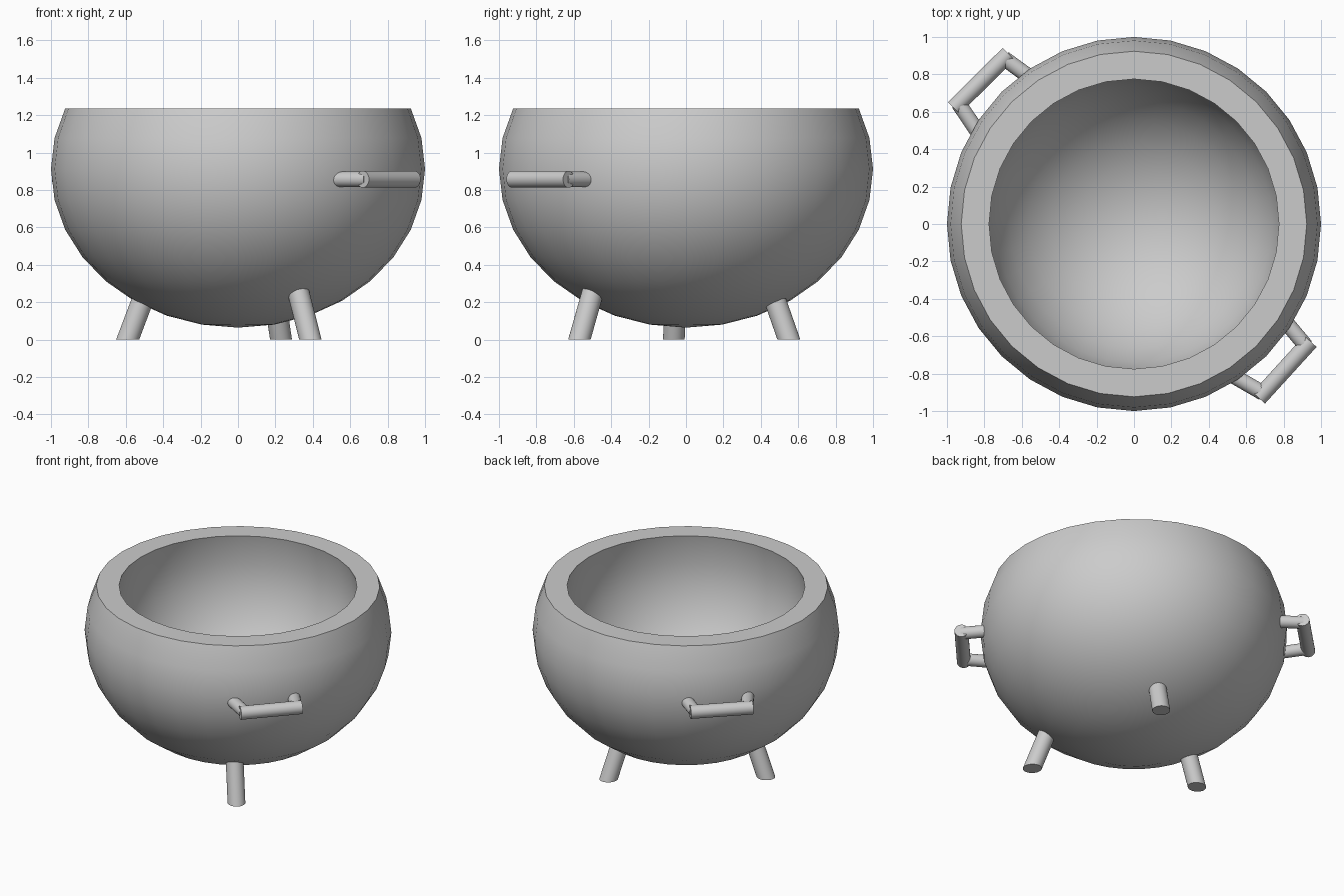
import bpy, bmesh, math
from mathutils import Vector

if "Cube" in bpy.data.objects:
    bpy.data.objects.remove(bpy.data.objects["Cube"])


def finish(name, bm):
    bmesh.ops.recalc_face_normals(bm, faces=bm.faces)
    mesh = bpy.data.meshes.new(name)
    bm.to_mesh(mesh)
    bm.free()
    ob = bpy.data.objects.new(name, mesh)
    bpy.context.collection.objects.link(ob)
    bpy.ops.object.select_all(action='DESELECT')
    bpy.context.view_layer.objects.active = ob
    ob.select_set(True)
    bpy.ops.object.shade_smooth_by_angle(angle=math.radians(35))
    return ob


def bridge_tube(name, sections):
    """Capped tube through a list of equal-sized point rings."""
    bm = bmesh.new()
    rings = [[bm.verts.new(p) for p in s] for s in sections]
    n = len(rings[0])
    for a, b in zip(rings, rings[1:]):
        for i in range(n):
            j = (i + 1) % n
            bm.faces.new((a[i], a[j], b[j], b[i]))
    bm.faces.new(rings[0])
    bm.faces.new(rings[-1])
    return finish(name, bm)


def rod(name, a, b, r, n=24):
    a, b = Vector(a), Vector(b)
    q = (b - a).to_track_quat('Z', 'Y')
    circle = [q @ Vector((r * math.cos(t), r * math.sin(t), 0))
              for t in (2 * math.pi * i / n for i in range(n))]
    return bridge_tube(name, [[a + c for c in circle], [b + c for c in circle]])


# Bowl: squashed sphere outside, round spherical hollow, both cut level at the rim
SEG, CZ = 32, 0.912
HOLLOW_R, HOLLOW_Z = 0.80, 1.03
outer = [(math.sin(k * math.pi / 16), CZ - 0.848 * math.cos(k * math.pi / 16))
         for k in range(11)]
rim_z = outer[-1][1]
inner = [(0.775, rim_z)] + [(HOLLOW_R * math.sin(k * math.pi / 16),
                             HOLLOW_Z - HOLLOW_R * math.cos(k * math.pi / 16))
                            for k in range(9, -1, -1)]
bm = bmesh.new()
verts = [bm.verts.new((r, 0, z)) for r, z in outer + inner]
edges = [bm.edges.new(e) for e in zip(verts, verts[1:])]
bmesh.ops.spin(bm, geom=verts + edges, cent=(0, 0, 0), axis=(0, 0, 1),
               angle=2 * math.pi, steps=SEG, use_duplicate=False)
bmesh.ops.remove_doubles(bm, verts=bm.verts, dist=1e-4)
finish("bowl", bm)

# Legs: splayed round pegs cut level with the ground
LEAN, LEG_R = 0.38, 0.058
for name, x, y, heading in (("left_leg", -0.59, -0.065, 186),
                            ("back_leg", 0.23, 0.55, 67),
                            ("front_leg", 0.387, -0.57, -48)):
    h = math.radians(heading)
    out = Vector((math.cos(h), math.sin(h), 0))
    side = Vector((-out.y, out.x, 0))
    stretch = math.hypot(1, LEAN)
    ring = [out * (LEG_R * stretch * math.cos(t)) + side * (LEG_R * math.sin(t))
            for t in (2 * math.pi * i / 32 for i in range(32))]
    base = Vector((x, y, 0))
    top = base - out * (LEAN * 0.28) + Vector((0, 0, 0.28))
    bridge_tube(name, [[base + c for c in ring], [top + c for c in ring]])

# Handles: a straight grip with two posts splaying into the bowl wall
HZ = 0.857
for name, a, b, base_angle in (
        ("front_handle", (0.667, -0.93), (0.943, -0.627), 140),
        ("back_handle", (-0.67, 0.91), (-0.963, 0.62), -46)):
    a, b = Vector((*a, HZ)), Vector((*b, HZ))
    rod(name + "_grip", a, b, 0.045)
    along = (b - a).normalized()
    for tag, p, ang in (("_post_a", a + along * 0.035, base_angle + 10),
                        ("_post_b", b - along * 0.035, base_angle - 10)):
        t = math.radians(ang)
        rod(name + tag, p, p + 0.2 * Vector((math.cos(t), math.sin(t), 0)), 0.041)
